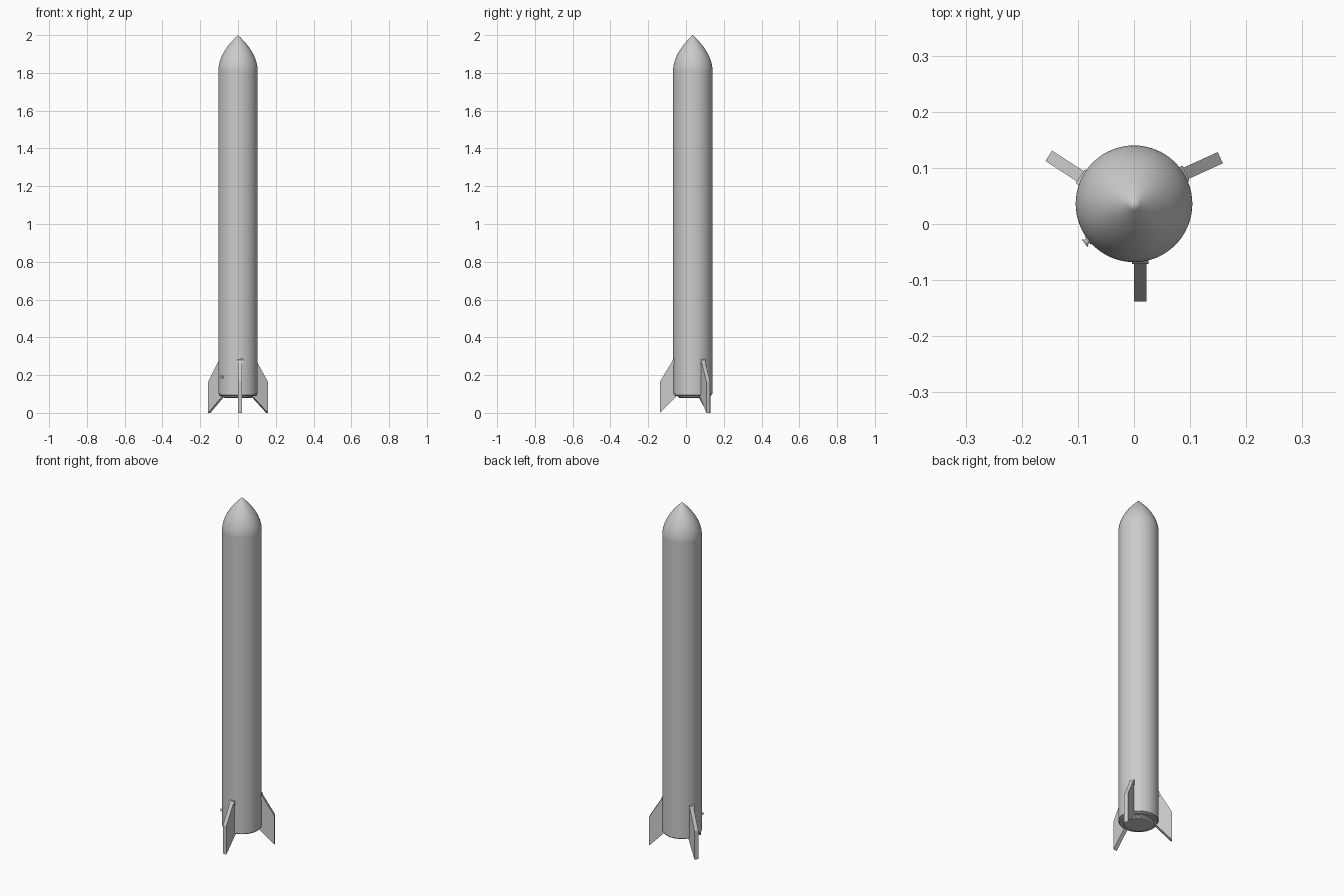
import bpy, bmesh, math
from mathutils import Matrix, Vector

cube = bpy.data.objects.get("Cube")
if cube:
    bpy.data.objects.remove(cube, do_unlink=True)

AXIS = Vector((0, 0.036, 0))
R = 0.104
NOSE_BASE, TIP = 1.82, 2.0

grey = bpy.data.materials.new("light grey")
grey.use_nodes = True
grey.diffuse_color = (0.6, 0.6, 0.6, 1)
grey.node_tree.nodes["Principled BSDF"].inputs["Base Color"].default_value = (0.6, 0.6, 0.6, 1)


def add_object(name, bm, matrix, smooth=False):
    bmesh.ops.recalc_face_normals(bm, faces=bm.faces)
    mesh = bpy.data.meshes.new(name)
    bm.to_mesh(mesh)
    bm.free()
    mesh.materials.append(grey)
    obj = bpy.data.objects.new(name, mesh)
    bpy.context.collection.objects.link(obj)
    obj.matrix_world = matrix
    if smooth:
        bpy.ops.object.select_all(action="DESELECT")
        obj.select_set(True)
        bpy.context.view_layer.objects.active = obj
        bpy.ops.object.shade_smooth_by_angle(angle=math.radians(30))
    return obj


def lathe(name, profile, matrix, steps=64):
    """Spin a (radius, height) profile about the local z axis."""
    bm = bmesh.new()
    verts = [bm.verts.new((r, 0, z)) for r, z in profile]
    edges = [bm.edges.new(pair) for pair in zip(verts, verts[1:])]
    bmesh.ops.spin(bm, geom=verts + edges, cent=(0, 0, 0), axis=(0, 0, 1),
                   angle=math.tau, steps=steps)
    bmesh.ops.remove_doubles(bm, verts=bm.verts, dist=1e-5)
    return add_object(name, bm, matrix, smooth=True)


def slab(name, outline, thickness, offset, matrix):
    """Extrude an (outward, height) outline sideways by the thickness."""
    bm = bmesh.new()
    low = offset - thickness / 2
    face = bm.faces.new([bm.verts.new((r, low, z)) for r, z in outline])
    ext = bmesh.ops.extrude_face_region(bm, geom=[face])
    moved = [v for v in ext["geom"] if isinstance(v, bmesh.types.BMVert)]
    bmesh.ops.translate(bm, verts=moved, vec=(0, thickness, 0))
    return add_object(name, bm, matrix)


stand = Matrix.Translation(AXIS)

# Body tube
lathe("body_tube", [(0, 0.1), (R, 0.1), (R, NOSE_BASE), (0, NOSE_BASE)], stand)

# Pointed, bulging nose
nose = [(0, NOSE_BASE)]
for i in range(17):
    t = i / 16
    nose.append(((1 - t) * (R + 0.092 * t), NOSE_BASE + t * (TIP - NOSE_BASE)))
lathe("nose_cone", nose, stand)

# Stepped tail closure
lathe("tail_closure", [(0, 0.08), (0.072, 0.08), (0.08, 0.085), (0.08, 0.09),
                       (0.097, 0.09), (0.1, 0.094), (0.1, 0.105), (0, 0.105)], stand)

# Three swept fins, each with a small root fillet at the leading end
fin_shape = [(0.088, 0.086), (0.174, 0), (0.174, 0.165), (0.105, 0.28), (0.088, 0.28)]
fillet_shape = [(0.09, 0.255), (0.107, 0.255), (0.107, 0.28), (0.1, 0.288), (0.09, 0.288)]
for side, degrees in (("front", 270), ("left", 24.5), ("right", 147)):
    turn = stand @ Matrix.Rotation(math.radians(degrees), 4, "Z")
    slab(side + "_fin", fin_shape, 0.022, 0.011, turn)
    slab(side + "_fin_fillet", fillet_shape, 0.03, 0.011, turn)

# Launch rail button
button = (stand @ Matrix.Rotation(math.radians(218.7), 4, "Z")
          @ Matrix.Translation((R - 0.004, 0, 0.19)) @ Matrix.Rotation(math.pi / 2, 4, "Y"))
lathe("rail_button", [(0, 0), (0.008, 0), (0.008, 0.006), (0.005, 0.006),
                      (0.005, 0.01), (0.008, 0.01), (0.008, 0.013), (0, 0.013)], button, 24)
